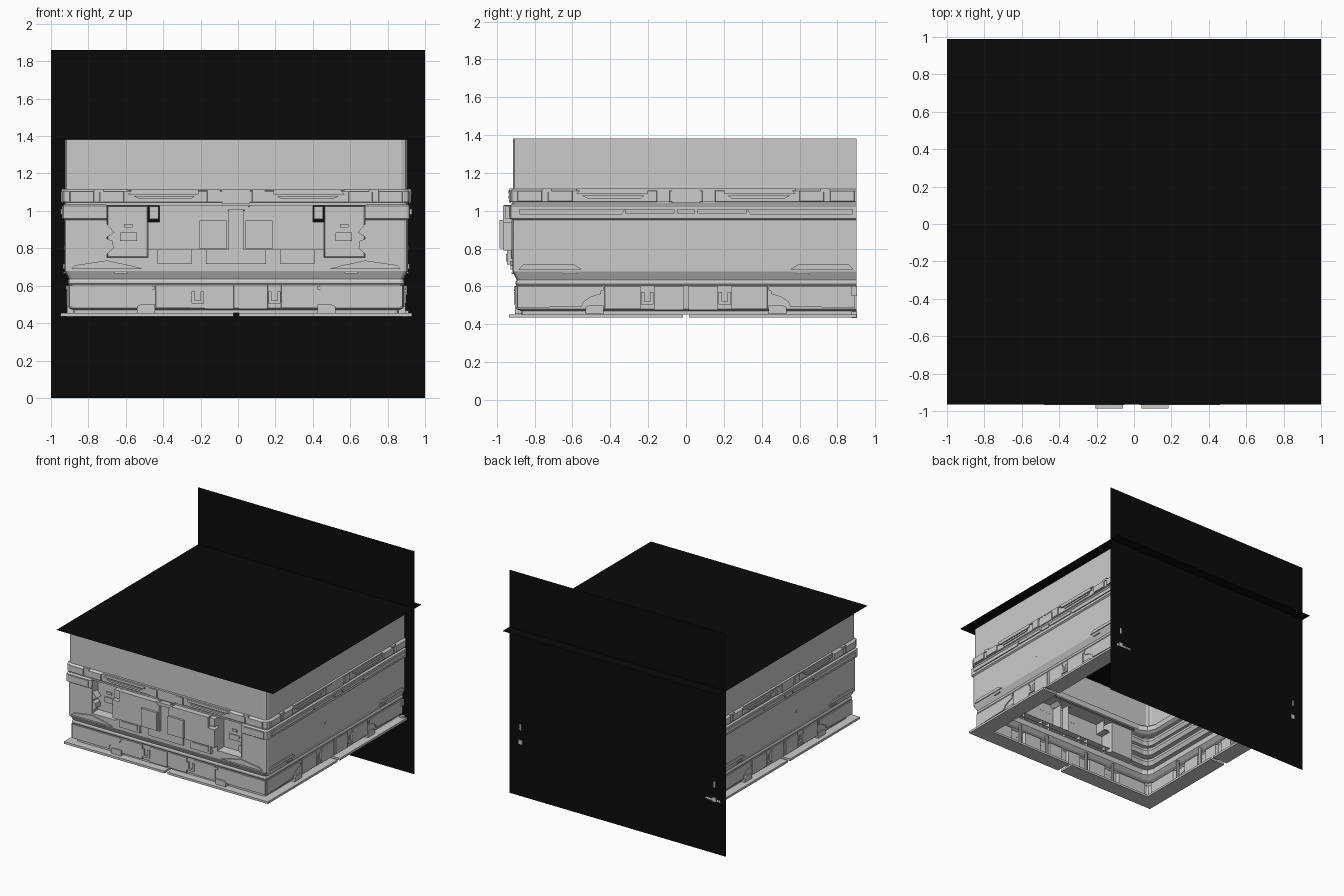
import bpy, bmesh, math
from mathutils import Vector

if "Cube" in bpy.data.objects:
    bpy.data.objects.remove(bpy.data.objects["Cube"])

CX = -0.01      # the room sits slightly left of centre
BACK = 0.90     # open rear edge of the side walls
WALLS = ("front", "right", "left")


def finish(name, bm, mat=None):
    bmesh.ops.recalc_face_normals(bm, faces=bm.faces)
    me = bpy.data.meshes.new(name)
    bm.to_mesh(me)
    bm.free()
    ob = bpy.data.objects.new(name, me)
    bpy.context.collection.objects.link(ob)
    if mat:
        me.materials.append(mat)
    return ob


def place(wall, u, z, d):
    """Wall coordinates: u along the wall, z up, d outward from the middle."""
    if wall == "front":
        return Vector((u + CX, -d, z))
    return Vector(((d if wall == "right" else -d) + CX, u, z))


def sweep(name, profile, chamfer=0.02, closed=False, walls="U"):
    """Sweep an (offset, z) profile around the U of walls, or along the two sides only."""
    bm = bmesh.new()

    def run(path):
        rows = [[bm.verts.new(p) for p in path(r, z)] for r, z in profile]
        pairs = list(zip(rows, rows[1:])) + ([(rows[-1], rows[0])] if closed else [])
        for a, b in pairs:
            for i in range(len(a) - 1):
                bm.faces.new((a[i], a[i + 1], b[i + 1], b[i]))
    c = chamfer
    if walls == "U":
        run(lambda r, z: [(CX + x, y, z) for x, y in (
            (r, BACK), (r, -r + c), (r - c * .3, -r + c * .3), (r - c, -r),
            (-r + c, -r), (-r + c * .3, -r + c * .3), (-r, -r + c), (-r, BACK))])
    else:
        for s in (1, -1):
            run(lambda r, z: [(CX + s * x, y, z) for x, y in (
                (r, BACK), (r, -r + c), (r - c * .3, -r + c * .3), (r - c, -r), (.69, -r))])
    return finish(name, bm)


def plate(bm, wall, poly, d0, d1, taper=1.0):
    """Hollow raised plate: outline in (u, z) lifted from d0 to d1."""
    cu = sum(p[0] for p in poly) / len(poly)
    cz = sum(p[1] for p in poly) / len(poly)
    base = [bm.verts.new(place(wall, u, z, d0)) for u, z in poly]
    top = [bm.verts.new(place(wall, cu + (u - cu) * taper, cz + (z - cz) * taper, d1)) for u, z in poly]
    bm.faces.new(top)
    n = len(poly)
    for i in range(n):
        bm.faces.new((base[i], base[(i + 1) % n], top[(i + 1) % n], top[i]))


def rect(u0, u1, z0, z1):
    return [(u0, z0), (u1, z0), (u1, z1), (u0, z1)]


def plates(name, outlines, d0, d1, walls=WALLS, taper=1.0, mirror=True):
    bm = bmesh.new()
    for wall in walls:
        for s in ((1, -1) if mirror else (1,)):
            for o in outlines:
                plate(bm, wall, [(u * s, z) for u, z in o], d0, d1, taper)
    return finish(name, bm)


def circle(u, z, r, n=12):
    return [(u + r * math.cos(i * math.tau / n), z + r * math.sin(i * math.tau / n)) for i in range(n)]


# black backdrop and lid
black = bpy.data.materials.new("black")
black.diffuse_color = (0.003, 0.003, 0.003, 1)
black.use_nodes = True
black.node_tree.nodes["Principled BSDF"].inputs["Base Color"].default_value = black.diffuse_color
for name, pts in (("lid_plane", [(-1, -.965, 1.382), (1, -.965, 1.382), (1, .99, 1.382), (-1, .99, 1.382)]),
                  ("back_plane", [(-1, BACK, 0), (1, BACK, 0), (1, BACK, 1.86), (-1, BACK, 1.86)])):
    bm = bmesh.new()
    bm.faces.new([bm.verts.new(p) for p in pts])
    finish(name, bm, black)

# floor rim: two mirrored halves with a gap in the front middle
bm = bmesh.new()
for s in (1, -1):
    out = [(.015, -.935), (.94, -.935), (.94, -.015), (.8, -.015), (.8, -.8), (.015, -.8)]
    for ring in (out, rect(.8, .94, .015, BACK)):
        f = bm.faces.new([bm.verts.new((CX + s * x, y, .435)) for x, y in ring])
        ext = bmesh.ops.extrude_face_region(bm, geom=[f])["geom"]
        bmesh.ops.translate(bm, vec=(0, 0, .018), verts=[v for v in ext if isinstance(v, bmesh.types.BMVert)])
        bm.faces.new([bm.verts.new((CX + s * x, y, .435)) for x, y in ring])
finish("floor_rim", bm)

# wall skins, swept around the three sides
sweep("lower_wall", [(.87, .453), (.87, .47), (.895, .48), (.895, .605), (.9, .612), (.9, .625),
                     (.895, .635), (.918, .68), (.918, .70)])
sweep("middle_wall", [(.918, .70), (.918, .952)], walls="sides")
sweep("side_rail", [(.918, .952), (.93, .96), (.93, 1.025), (.918, 1.035)], walls="sides")
sweep("upper_wall", [(.918, 1.035), (.918, 1.045), (.928, 1.048), (.928, 1.105), (.915, 1.115),
                     (.915, 1.382)], chamfer=.03)

# ledges on the inside of the room
sweep("inner_top_ledge", [(.912, 1.13), (.86, 1.115), (.85, 1.10), (.85, 1.06), (.87, 1.045), (.912, 1.04)],
      chamfer=.09)
sweep("inner_low_ledge", [(.91, .72), (.85, .71), (.84, .69), (.84, .655), (.87, .63), (.893, .62)], chamfer=.06)
for i, z in enumerate((.80, .90, .985)):
    sweep(f"inner_side_ledge_{i}", [(.915, z + .03), (.87, z + .025), (.865, z), (.88, z - .03), (.915, z - .035)],
          chamfer=.05, walls="sides")
plates("inner_base_panels", [rect(.03, .16, .48, .61), rect(.25, .42, .48, .61), rect(.55, .84, .49, .60)],
       .893, .865, taper=.94)

# posts standing inside the base slots
bm = bmesh.new()
for wall in WALLS:
    for u in (-.205, .205, -.48, .48):
        geo = bmesh.ops.create_cone(bm, cap_ends=True, segments=10, radius1=.014, radius2=.014, depth=.16)
        bmesh.ops.translate(bm, vec=place(wall, u, .56, .85), verts=geo["verts"])
finish("inner_posts", bm)

# upper band: frames, long vents and centre block
plates("band_frames", [rect(.60, .73, 1.05, 1.105), rect(.76, .89, 1.05, 1.105), rect(.085, .155, 1.045, 1.11)],
       .928, .936, taper=.95)
plates("band_long_vents", [[(.24, 1.065), (.52, 1.065), (.55, 1.08), (.22, 1.08)],
                           [(.20, 1.088), (.58, 1.088), (.56, 1.108), (.20, 1.108)]], .928, .937)
plates("band_cap", [rect(0, .58, 1.108, 1.118), rect(.71, .76, 1.10, 1.118)], .912, .934)
plates("band_centre", [rect(-.075, .075, 1.04, 1.112)], .925, .932, mirror=False)

# slim strips on the side rail
plates("rail_strips", [rect(.06, .32, .985, 1.008), [(.34, .98), (.88, .98), (.88, 1.01), (.32, 1.01)]],
       .929, .939, ("right", "left"))
plates("rail_centre_strip", [rect(-.045, .045, .982, 1.01)], .929, .939, ("right", "left"), mirror=False)

# skirt plates above the dark slope
plates("side_skirts", [[(.55, .69), (.885, .69), (.86, .715), (.59, .715)]], .917, .926, ("right", "left"))
plates("skirt_clips", [rect(.58, .65, .665, .673)], .905, .922)
plates("port_discs", [circle(-.14, .80, .016)], .917, .921, ("right", "left"), mirror=False)

# base band panels, slot clips, feet and bolts
plates("base_panels", [rect(.012, .17, .475, .602), rect(.24, .43, .48, .602)], .894, .903, taper=.985)
plates("base_end_panels", [[(.55, .495), (.89, .485), (.89, .60), (.45, .60), (.45, .56), (.50, .545), (.54, .52)]],
       .894, .903)
plates("base_slot_clips", [rect(.172, .19, .505, .57), rect(.22, .238, .505, .57), rect(.19, .22, .505, .52)],
       .894, .908)
plates("base_feet", [[(.435, .455), (.53, .455), (.53, .49), (.51, .50), (.435, .50)]], .87, .905)
plates("base_bolts", [circle(.445, .588, .012)], .902, .909)

# front middle wall: outer cheeks and the frame around the equipment bay
F = ("front",)
plates("front_upper_strip", [rect(0, .70, 1.028, 1.04)], .84, .922, F)
plates("front_lower_strip", [rect(0, .70, .69, .75)], .87, .918, F)
plates("front_skirts", [[(.50, .69), (.88, .69), (.86, .71), (.69, .735), (.55, .705)]], .917, .928, F)
plates("front_cheek_rails", [rect(.72, .90, .965, 1.02)], .929, .936, F)

# sunken side panels with their reveals, screens and buttons
plates("recess_panels", [rect(.47, .69, .75, 1.03)], .922, .85, F, taper=.95)
plates("recess_screens", [rect(.53, .62, .84, .885), rect(.555, .60, .912, .93)], .85, .86, F)
plates("recess_lugs", [[(.69, .77), (.655, .80), (.66, .84), (.69, .85)], [(.69, .86), (.65, .885), (.69, .93)]],
       .86, .92, F)

# central equipment block with a trough down the middle
plates("equipment_block", [[(.04, .79), (.47, .79), (.47, .94), (.41, .94), (.41, 1.028), (.075, 1.028),
                            (.04, 1.0)]], .87, .968, F)
plates("block_trough", [rect(-.04, .04, .79, 1.03)], .87, .945, F, mirror=False)
plates("block_trough_head", [[(-.05, 1.005), (.05, 1.005), (.075, 1.03), (-.075, 1.03)]], .94, .962, F, mirror=False)
plates("block_corner_boxes", [rect(.415, .465, .955, 1.025)], .88, .955, F, taper=.95)
plates("block_covers", [rect(.05, .195, .80, .95)], .967, .986, F)

# row of boxes under the equipment block
plates("under_boxes", [rect(.235, .42, .715, .79)], .87, .945, F)
plates("under_box_lids", [rect(.255, .40, .733, .772)], .944, .95, F)
plates("under_centre_box", [rect(-.16, .16, .715, .79)], .87, .938, F, mirror=False)
plates("under_fill", [rect(.16, .235, .72, .79), rect(.42, .47, .745, .79)], .87, .925, F)

# rail ends poking through the backdrop
bm = bmesh.new()
for s in (1, -1):
    for z, h in ((.45, .035), (.575, .05)):
        geo = bmesh.ops.create_cube(bm, size=1)
        bmesh.ops.scale(bm, vec=(.035 if h < .04 else .015, .03, h), verts=geo["verts"])
        bmesh.ops.translate(bm, vec=(s * .895, BACK - .01, z), verts=geo["verts"])
finish("rail_ends", bm)
